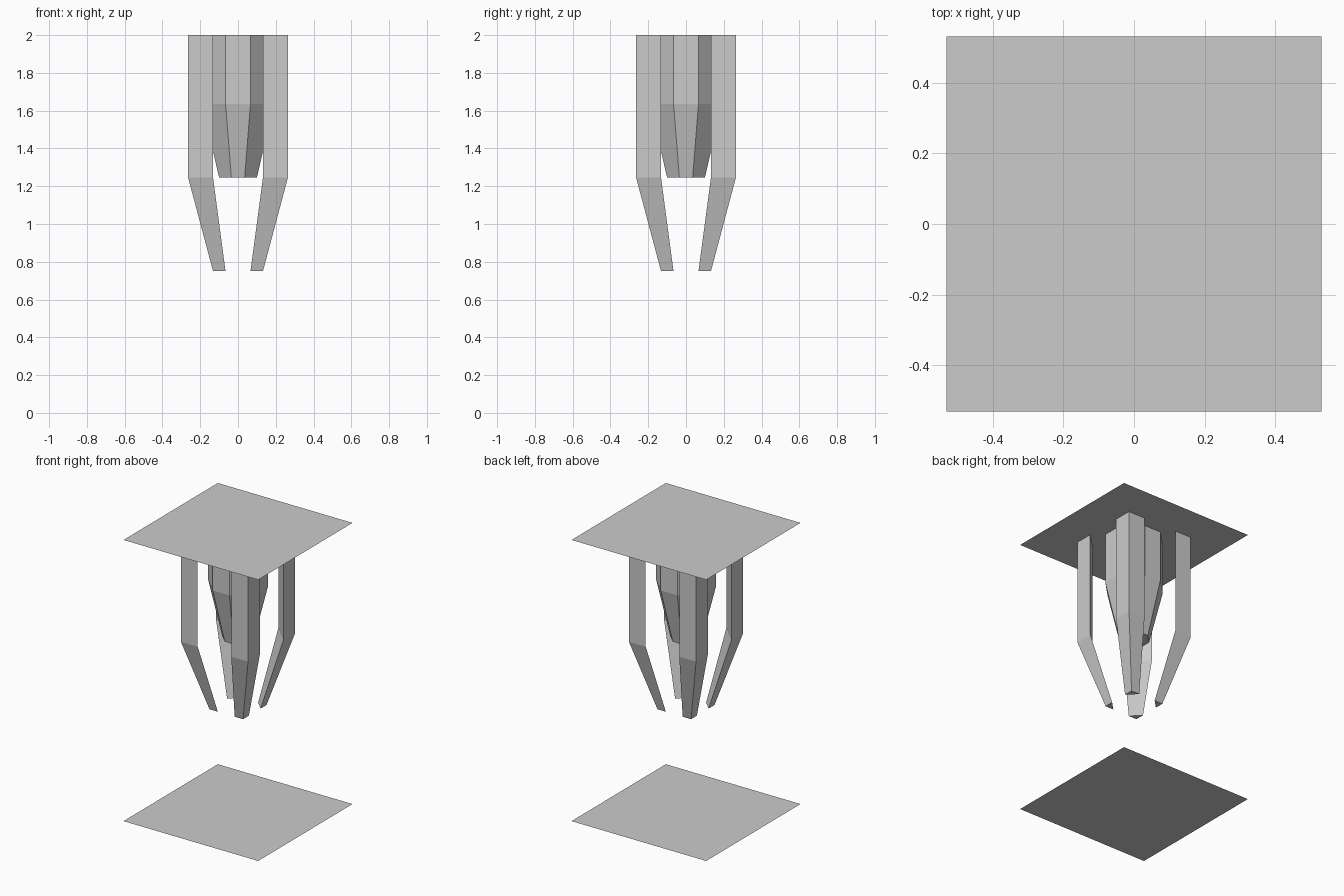
import bpy

if "Cube" in bpy.data.objects:
    bpy.data.objects.remove(bpy.data.objects["Cube"])


def make_object(name, verts, faces):
    mesh = bpy.data.meshes.new(name)
    mesh.from_pydata(verts, [], faces)
    obj = bpy.data.objects.new(name, mesh)
    bpy.context.collection.objects.link(obj)
    return obj


def loft(name, rings):
    """Skin counter-clockwise rings listed from bottom to top, closing the bottom end."""
    n = len(rings[0])
    verts = [v for ring in rings for v in ring]
    faces = [tuple(reversed(range(n)))]
    for r in range(len(rings) - 1):
        for i in range(n):
            j = (i + 1) % n
            faces.append((r * n + i, r * n + j, (r + 1) * n + j, (r + 1) * n + i))
    return make_object(name, verts, faces)


def octagon(a, b, z):
    return [(a, -b, z), (a, b, z), (b, a, z), (-b, a, z),
            (-a, b, z), (-a, -b, z), (-b, -a, z), (b, -a, z)]


def corner(sx, sy, outer, inner, z):
    ring = [(sx * outer, sy * outer, z), (sx * inner, sy * outer, z),
            (sx * outer, sy * inner, z)]
    return ring if sx * sy > 0 else ring[::-1]


# Flat square sheets at the top and bottom
H = 0.53
for name, z in (("bottom_sheet", 0.0), ("top_sheet", 2.0)):
    make_object(name, [(-H, -H, z), (H, -H, z), (H, H, z), (-H, H, z)], [(0, 1, 2, 3)])

# Eight-sided tapered core hanging from the top sheet
loft("core", [octagon(0.1, 0.035, 1.245), octagon(0.19, 0.066, 1.635),
              octagon(0.19, 0.066, 2.0)])

# Four triangular prongs bending inwards
for side, sy in (("front", -1), ("back", 1)):
    for hand, sx in (("left", -1), ("right", 1)):
        loft(f"{side}_{hand}_prong",
             [corner(sx, sy, o, i, z) for o, i, z in
              ((0.132, 0.066, 0.75), (0.264, 0.132, 1.245), (0.264, 0.132, 2.0))])
